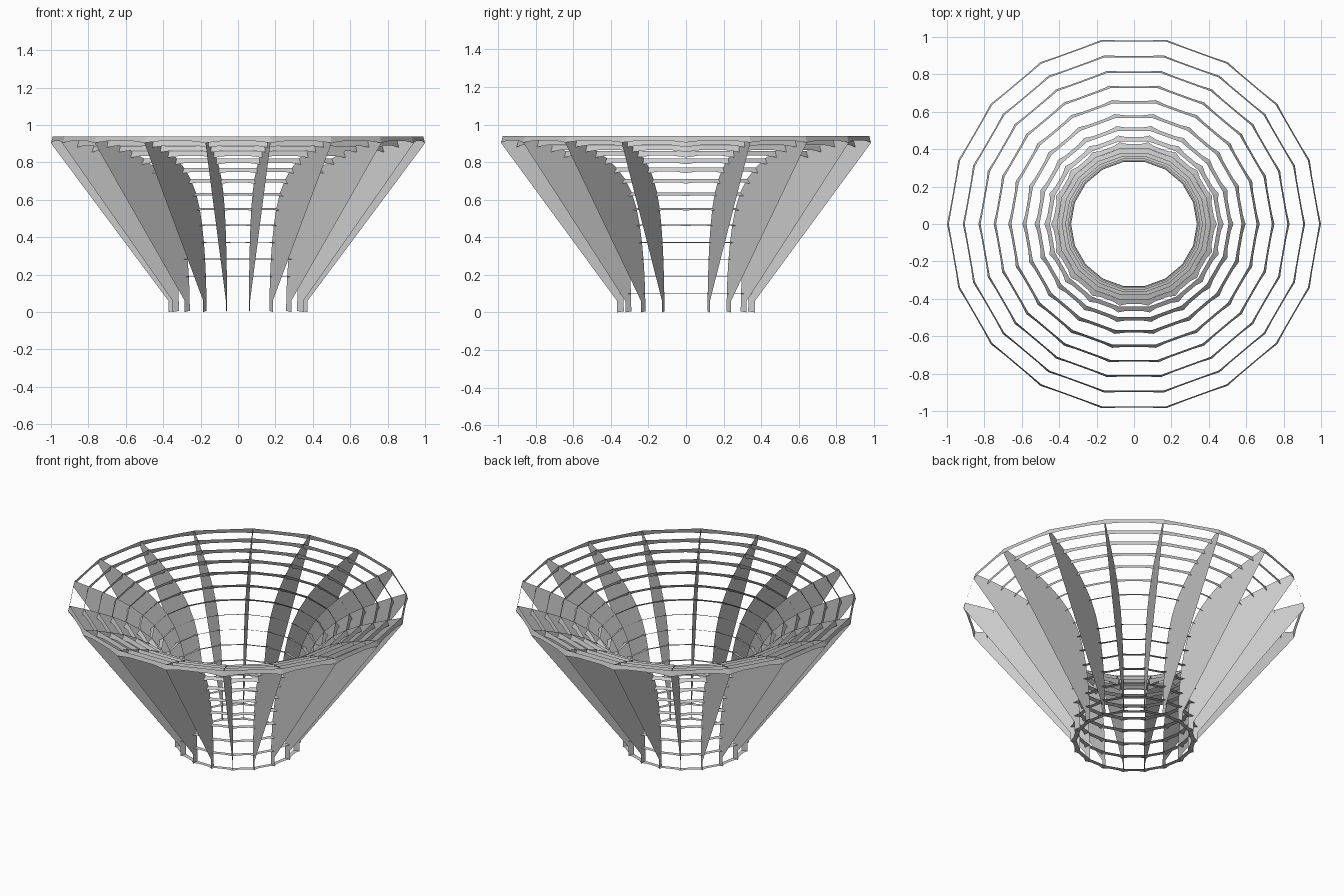
import bpy, bmesh
from math import cos, sin, radians, hypot

if "Cube" in bpy.data.objects:
    bpy.data.objects.remove(bpy.data.objects["Cube"])

RIBS = 18
# inner bowl profile (radius, height), one hoop at every point
INNER = [(.336, .006), (.338, .1), (.343, .19), (.352, .285), (.365, .375),
         (.384, .468), (.41, .555), (.449, .637), (.505, .71), (.575, .77),
         (.655, .82), (.737, .858), (.82, .888), (.905, .915), (.99, .939)]
# outer straight edge of each rib
OUTER = [(.998, .90), (.372, .06), (.372, .0)]


def polar(r, z, deg):
    return (r * cos(radians(deg)), r * sin(radians(deg)), z)


def make_object(name, build):
    bm = bmesh.new()
    build(bm)
    mesh = bpy.data.meshes.new(name)
    bm.to_mesh(mesh)
    bm.free()
    obj = bpy.data.objects.new(name, mesh)
    bpy.context.collection.objects.link(obj)


# Thin upright ribs
def ribs(bm):
    for i in range(RIBS):
        bm.faces.new([bm.verts.new(polar(r, z, i * 360 / RIBS)) for r, z in INNER + OUTER])


# Narrow hoop standing square to the bowl curve, scalloped between ribs
def hoop(index):
    r, z = INNER[index]
    a, b = INNER[max(index - 1, 0)], INNER[min(index + 1, len(INNER) - 1)]
    dr, dz = b[0] - a[0], b[1] - a[1]
    length = hypot(dr, dz)
    nr, nz = dz / length, -dr / length

    def build(bm):
        pairs = []
        step = 360 / RIBS
        for i in range(RIBS):
            for offset, width in ((0, .036), (.25, .026), (.75, .026)):
                # straight chord between neighbouring ribs
                flat = cos(radians(step / 2)) / cos(radians(step * (offset - .5)))
                deg = (i + offset) * step
                pairs.append((bm.verts.new(polar(r * flat, z, deg)),
                              bm.verts.new(polar((r + nr * width) * flat, z + nz * width, deg))))
        for p, q in zip(pairs, pairs[1:] + pairs[:1]):
            bm.faces.new((p[0], q[0], q[1], p[1]))
    return build


make_object("ribs", ribs)
for k in range(len(INNER)):
    make_object(f"hoop_{k + 1}", hoop(k))
